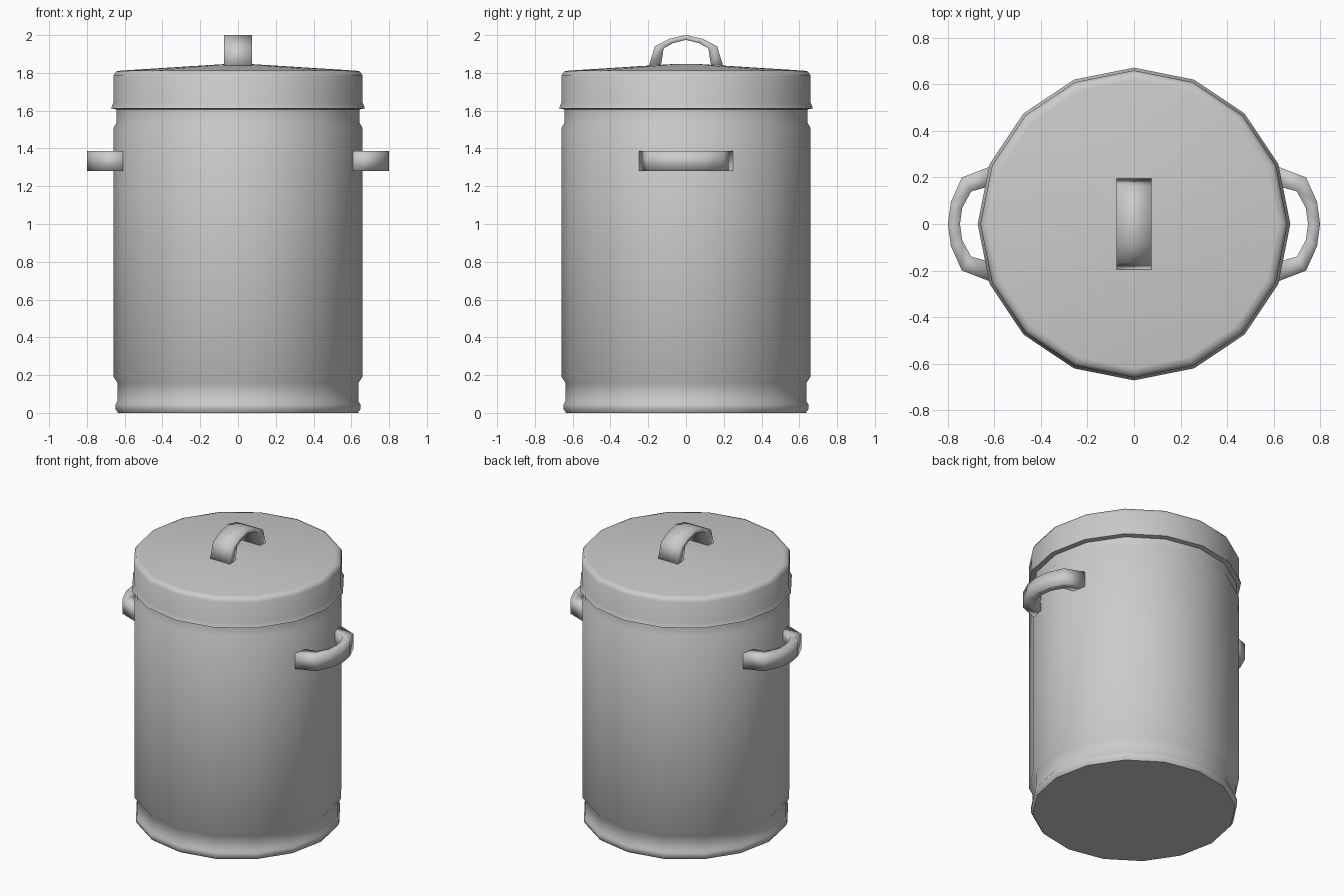
import bpy, bmesh, math
from mathutils import Vector

if "Cube" in bpy.data.objects:
    bpy.data.objects.remove(bpy.data.objects["Cube"])

SIDES = 16


def finish(name, bm, angle):
    bmesh.ops.recalc_face_normals(bm, faces=bm.faces)
    me = bpy.data.meshes.new(name)
    bm.to_mesh(me)
    bm.free()
    ob = bpy.data.objects.new(name, me)
    bpy.context.collection.objects.link(ob)
    bpy.ops.object.select_all(action='DESELECT')
    bpy.context.view_layer.objects.active = ob
    ob.select_set(True)
    bpy.ops.object.shade_smooth_by_angle(angle=math.radians(angle))
    return ob


def lathe(name, profile, angle=50):
    """Revolve (radius, z) points; both ends are capped."""
    bm = bmesh.new()
    rings = []
    for r, z in profile:
        rings.append([bm.verts.new((r * math.cos(a), r * math.sin(a), z))
                      for a in (i * math.tau / SIDES for i in range(SIDES))])
    for lo, hi in zip(rings, rings[1:]):
        for i in range(SIDES):
            j = (i + 1) % SIDES
            bm.faces.new((lo[i], lo[j], hi[j], hi[i]))
    bm.faces.new(rings[0])
    bm.faces.new(rings[-1])
    return finish(name, bm, angle)


def handle(name, outer, inner, width, place):
    """Bent strap: outer/inner half paths (across, out), mirrored, then widened."""
    def full(half):
        return [(-u, v) for u, v in half] + [(u, v) for u, v in reversed(half) if u > 0] \
            if half[-1][0] > 0 else [(-u, v) for u, v in half] + [(u, v) for u, v in reversed(half[:-1])]
    bm = bmesh.new()
    rings = []
    for (ou, ov), (iu, iv) in zip(full(outer), full(inner)):
        h = width / 2
        rings.append([bm.verts.new(place(u, v, w)) for u, v, w in
                      ((ou, ov, -h), (ou, ov, h), (iu, iv, h), (iu, iv, -h))])
    for a, b in zip(rings, rings[1:]):
        for i in range(4):
            j = (i + 1) % 4
            bm.faces.new((a[i], a[j], b[j], b[i]))
    bm.faces.new(rings[0])
    bm.faces.new(rings[-1])
    return finish(name, bm, 180)


# Can body: foot ring, recessed groove, straight wall, narrow neck
lathe("can_body", [(0.635, 0), (0.648, 0.02), (0.648, 0.045), (0.638, 0.06),
                   (0.638, 0.16), (0.658, 0.19), (0.658, 1.51), (0.642, 1.54),
                   (0.642, 1.62)])

# Lid: flared lip, skirt, chamfered rim and shallow cone
lathe("lid", [(0.635, 1.605), (0.672, 1.612), (0.660, 1.642), (0.660, 1.785),
              (0.645, 1.808), (0.62, 1.812), (0.05, 1.848)])

# Lid handle
handle("lid_handle",
       [(0.20, 1.825), (0.165, 1.94), (0.09, 1.98), (0.0, 2.0)],
       [(0.135, 1.825), (0.118, 1.93), (0.07, 1.957), (0.0, 1.975)],
       0.15, lambda u, v, w: (w, u, v))

# Side handles
for side, sx in (("left", -1), ("right", 1)):
    handle(side + "_handle",
           [(0.25, 0.61), (0.20, 0.74), (0.095, 0.787), (0.0, 0.80)],
           [(0.165, 0.61), (0.14, 0.70), (0.07, 0.738), (0.0, 0.748)],
           0.105, lambda u, v, w, sx=sx: (sx * v, u, 1.333 + w))
